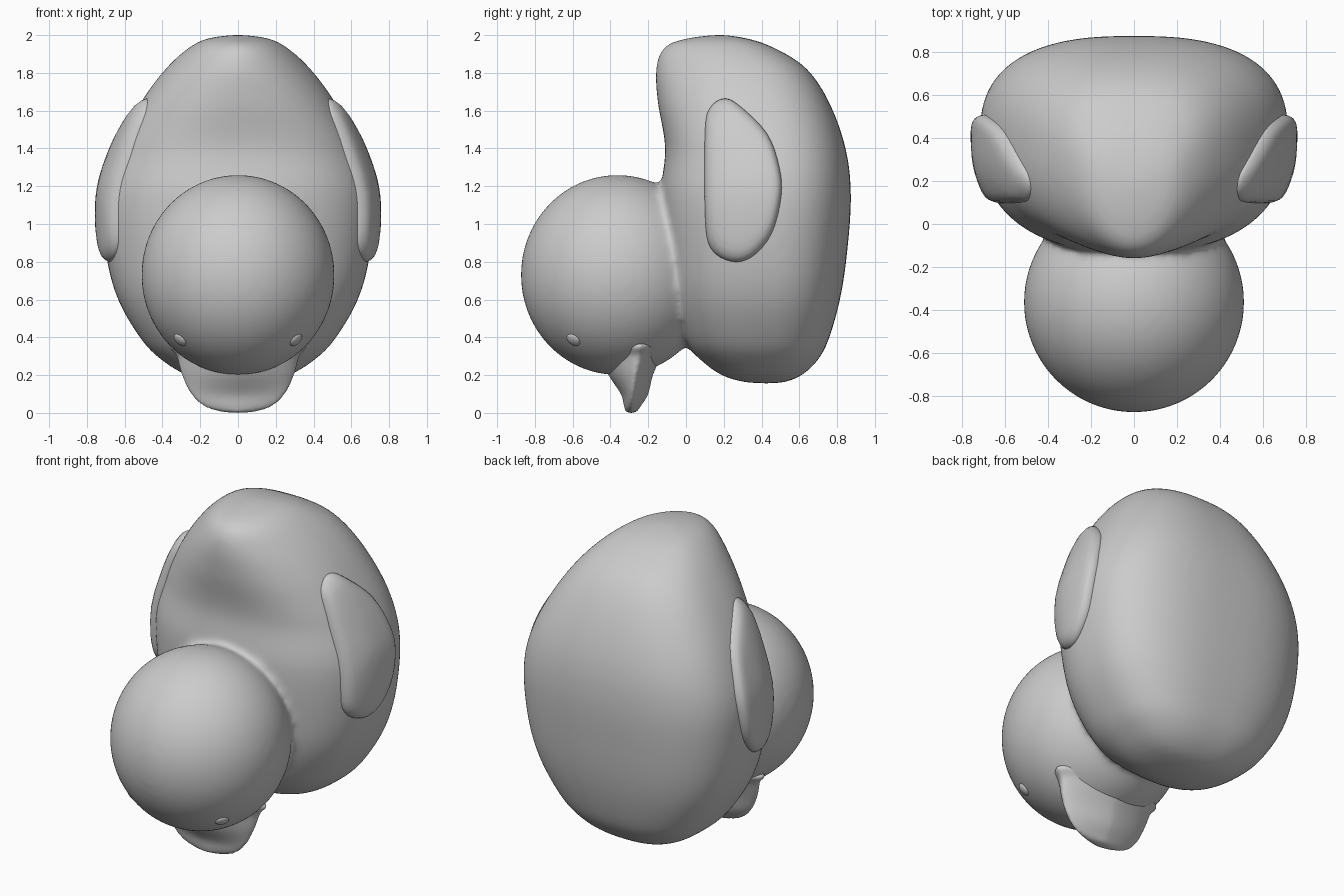
import bpy, bmesh, math
from mathutils import Matrix, Vector

if "Cube" in bpy.data.objects:
    bpy.data.objects.remove(bpy.data.objects["Cube"])

# Sections, bottom to top: z, half width, front y, widest y, back y
BODY = [(.155, 0, .43, .43, .43), (.165, .13, .30, .43, .53), (.2, .27, .19, .42, .612),
        (.27, .39, .09, .41, .69), (.38, .505, -.01, .4, .752), (.6, .635, -.09, .4, .815),
        (.85, .70, -.12, .4, .853), (1.15, .712, -.135, .4, .873), (1.4, .64, -.11, .4, .845),
        (1.65, .51, -.15, .35, .755), (1.83, .375, -.158, .3, .63), (1.94, .25, -.11, .24, .45),
        (1.985, .15, .02, .2, .31), (2.003, 0, .18, .18, .18)]
BEAK = [(.0, 0, -.29, -.29, -.29), (.006, .09, -.318, -.29, -.262), (.035, .18, -.328, -.29, -.24),
        (.10, .25, -.345, -.285, -.2), (.2, .298, -.41, -.27, -.175),
        (.3, .325, -.45, -.25, -.13), (.37, .345, -.46, -.24, -.1), (.42, 0, -.25, -.25, -.25)]
WING = [(.10, 1.5), (.13, 1.62), (.2, 1.665), (.28, 1.63), (.43, 1.48), (.495, 1.3),
        (.505, 1.15), (.455, .95), (.35, .825), (.24, .80), (.13, .87), (.10, 1.05)]
NB = 2.6   # squareness of the body's back half


def front_n(z):
    """Squareness of the body's front half: broad chest, narrower tail."""
    return 2.4 - .5 * min(1, max(0, (z - 1.45) / .4))


def spline(pts, steps, closed=False):
    """Smooth curve through points."""
    n, out = len(pts), []
    for i in range(n if closed else n - 1):
        idx = [(i + k) % n if closed else min(max(i + k, 0), n - 1) for k in (-1, 0, 1, 2)]
        a, b, c, d = (pts[j] for j in idx)
        for s in range(steps):
            t = s / steps
            out.append(tuple(.5 * (2 * q + (r - p) * t + (2 * p - 5 * q + 4 * r - u) * t * t
                             + (3 * q - p - 3 * r + u) * t ** 3) for p, q, r, u in zip(a, b, c, d)))
    return out if closed else out + [pts[-1]]


def bridge(bm, rings):
    """Skin a stack of rings; the first and last are capped."""
    vs = [[bm.verts.new(p) for p in r] for r in rings]
    for a, b in zip(vs, vs[1:]):
        for i in range(len(a)):
            j = (i + 1) % len(a)
            bm.faces.new((a[i], a[j], b[j], b[i]))
    bm.faces.new(vs[0][::-1])
    bm.faces.new(vs[-1])


def loft(bm, rows, nf, nb, seg=72):
    rings = []
    for z, w, yf, ym, yb in rows:
        w = max(w, .004)
        ring = []
        for k in range(seg):
            c, s = math.cos(math.tau * k / seg), math.sin(math.tau * k / seg)
            n, d = (nb, yb - ym) if s > 0 else (nf(z), ym - yf)
            ring.append((w * math.copysign(abs(c) ** (2 / n), c),
                         ym + max(d, .004) * math.copysign(abs(s) ** (2 / n), s), z))
        rings.append(ring)
    bridge(bm, rings)


def finish(bm, name, voxel=0, smooth=0):
    bmesh.ops.recalc_face_normals(bm, faces=bm.faces)
    me = bpy.data.meshes.new(name)
    bm.to_mesh(me)
    bm.free()
    for p in me.polygons:
        p.use_smooth = True
    ob = bpy.data.objects.new(name, me)
    bpy.context.collection.objects.link(ob)
    if voxel:
        m = ob.modifiers.new("blend", 'REMESH')
        m.mode, m.voxel_size, m.use_smooth_shade = 'VOXEL', voxel, True
    if smooth:
        m = ob.modifiers.new("soften", 'SMOOTH')
        m.factor, m.iterations = .5, smooth
    return ob


def ball(bm, centre, scale, rot=Matrix()):
    bmesh.ops.create_uvsphere(bm, u_segments=48, v_segments=32, radius=1,
                              matrix=Matrix.Translation(centre) @ rot @ Matrix.Diagonal((*scale, 1)))


# Body and head, blended at the neck
body_rows = spline(BODY, 6)
bm = bmesh.new()
loft(bm, body_rows, front_n, NB)
ball(bm, (0, -.363, .73), (.512, .512, .53))
finish(bm, "body_and_head", .018, 16)

# Beak: flat bill with thin side edges
bm = bmesh.new()
loft(bm, spline(BEAK, 5), lambda z: 1.5, 1.5, 64)
finish(bm, "beak", .01, 5)


def body_x(y, z):
    """Half width of the body surface at y, z."""
    for a, b in zip(body_rows, body_rows[1:]):
        if a[0] <= z <= b[0]:
            t = (z - a[0]) / (b[0] - a[0])
            _, w, yf, ym, yb = (p + (q - p) * t for p, q in zip(a, b))
            n, d = (NB, yb - ym) if y > ym else (front_n(z), ym - yf)
            return w * max(0, 1 - abs((y - ym) / d) ** n) ** (1 / n)
    return 0


# Wings: raised pads that follow the body; eyes: small bumps
outline = spline(WING, 4, True)
for side, name in ((1, "right"), (-1, "left")):
    bm = bmesh.new()
    rings = []
    for scale, lift in ((.05, -.06), (.6, -.06), (1, -.04), (1.01, -.005), (.98, .018), (.93, .034),
                        (.86, .041), (.75, .043), (.6, .042), (.4, .042), (.2, .042), (.03, .042)):
        ring = []
        for y, z in outline:
            y, z = .28 + (y - .28) * scale, 1.22 + (z - 1.22) * scale
            ring.append((side * (body_x(y, z) + lift), y, z))
        rings.append(ring)
    bridge(bm, rings)
    finish(bm, name + "_wing", 0, 2)

    bm = bmesh.new()
    out = Vector((side * .6, -.46, -.65))
    ball(bm, (side * .305, -.595, .388), (.04, .04, .02),
         out.to_track_quat('Z', 'Y').to_matrix().to_4x4())
    finish(bm, name + "_eye")
